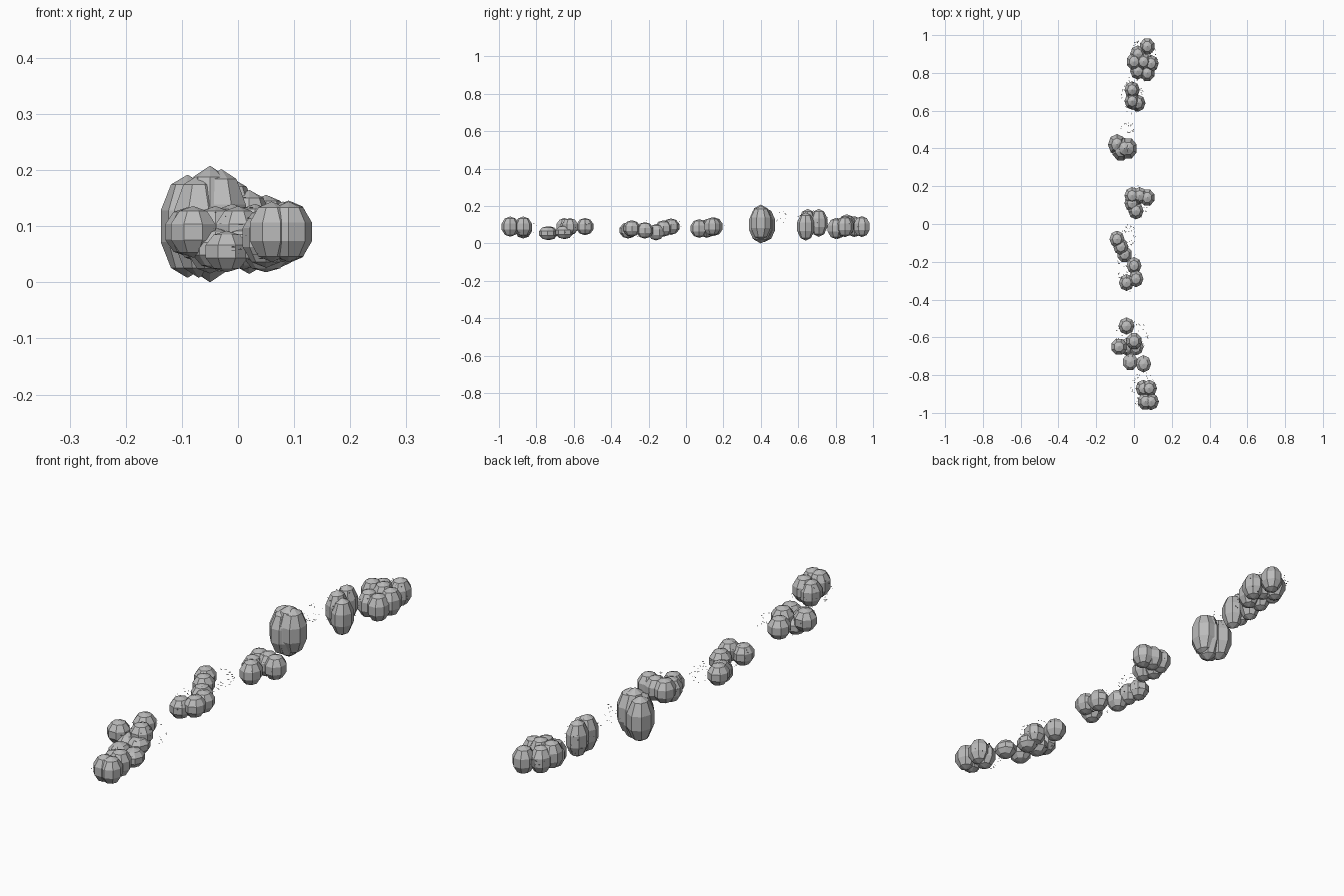
import bpy
import bmesh
import math
import random
from mathutils import Matrix, Vector

cube = bpy.data.objects.get("Cube")
if cube:
    bpy.data.objects.remove(cube, do_unlink=True)

rng = random.Random(7)
CM = 0.01  # layout below is given in hundredths of a unit


def make_material(name, color):
    mat = bpy.data.materials.new(name)
    mat.use_nodes = True
    mat.diffuse_color = color
    mat.node_tree.nodes["Principled BSDF"].inputs["Base Color"].default_value = color
    return mat


grey = make_material("plain grey", (0.5, 0.5, 0.5, 1))


def finish(bm, name):
    mesh = bpy.data.meshes.new(name)
    bm.to_mesh(mesh)
    bm.free()
    mesh.materials.append(grey)
    obj = bpy.data.objects.new(name, mesh)
    bpy.context.collection.objects.link(obj)
    return obj


def bush(name, radii, centres):
    """A clump of faceted, upright ellipsoids."""
    bm = bmesh.new()
    for centre in centres:
        place = Matrix.Translation(Vector(centre) * CM)
        size = Matrix.Diagonal((*(r * CM for r in radii), 1))
        turn = Matrix.Rotation(rng.choice((0, math.pi / 8)), 4, "Z")
        bmesh.ops.create_uvsphere(bm, u_segments=8, v_segments=5, radius=1,
                                  matrix=place @ size @ turn)
    return finish(bm, name)


def loose_leaves(name, centre, spread, count):
    """Tiny flat leaves scattered in a shell around a clump."""
    bm = bmesh.new()
    for _ in range(count):
        way = Vector([rng.gauss(0, 1) for _ in range(3)]).normalized()
        spot = Vector(c + w * s * rng.uniform(0.85, 1)
                      for c, w, s in zip(centre, way, spread)) * CM
        tilt = Matrix.Rotation(rng.uniform(0, math.tau), 4, "Z") \
            @ Matrix.Rotation(rng.uniform(-0.6, 0.6), 4, "X")
        place = Matrix.Translation(spot) @ tilt
        corners = [(-0.005, 0, 0), (0, -0.002, 0), (0.005, 0, 0), (0, 0.002, 0)]
        bm.faces.new([bm.verts.new(place @ Vector(c)) for c in corners])
    return finish(bm, name)


# Bushes, from the back of the row to the front
bush("back_bush", (4.3, 4.8, 5.6),
     [(7, 94, 9), (2, 90, 9), (0, 86, 10), (5, 86, 10),
      (9, 85, 9), (2, 81, 8), (7, 80, 8)])
bush("upright_bush", (4.3, 4.8, 7.5),
     [(-1, 71, 11), (-1, 65, 11), (2, 64, 9)])
bush("tall_bush", (5, 6, 9.2),
     [(-9, 42, 10), (-3, 40, 11), (-7, 39, 10)])
bush("tall_bush_core", (5, 6, 10.4), [(-5, 40, 10.4)])
bush("middle_bush", (4.3, 4.8, 5),
     [(-1, 15, 9), (3, 15, 9), (7, 14, 9), (-1, 11, 8), (1, 7, 8)])
bush("winding_bush", (4.2, 4.7, 4.4),
     [(-9, -8, 9), (-7, -12, 8), (-5, -16, 6), (0, -22, 7),
      (1, -29, 8), (-4, -31, 7)])
bush("spreading_bush_top", (4.5, 4.8, 4.6),
     [(-4, -54, 9), (0, -62, 9), (-8, -65, 9)])
bush("spreading_bush_low", (4.3, 4.8, 3.7),
     [(-4, -65, 6), (1, -65, 6), (-2, -73, 5.5), (5, -74, 5.5)])
bush("front_bush", (4.4, 4.8, 5.4),
     [(8, -87, 9), (5, -87, 8), (6, -94, 9), (9, -94, 9)])

# Loose leaves around each bush
loose_leaves("back_leaves", (5, 87, 9), (8, 12, 6), 70)
loose_leaves("upright_leaves", (-1, 68, 11), (6, 10, 7), 60)
loose_leaves("drifting_leaves", (-3, 51, 14), (4, 3, 4), 20)
loose_leaves("middle_leaves", (2, 12, 9), (7, 9, 5), 50)
loose_leaves("winding_leaves", (-3, -6, 9), (4, 6, 4), 35)
loose_leaves("bend_leaves", (-3, -24, 8), (6, 12, 5), 45)
loose_leaves("spreading_leaves", (-1, -60, 8), (9, 10, 5), 60)
loose_leaves("front_leaves", (5, -88, 8), (7, 10, 5), 50)
